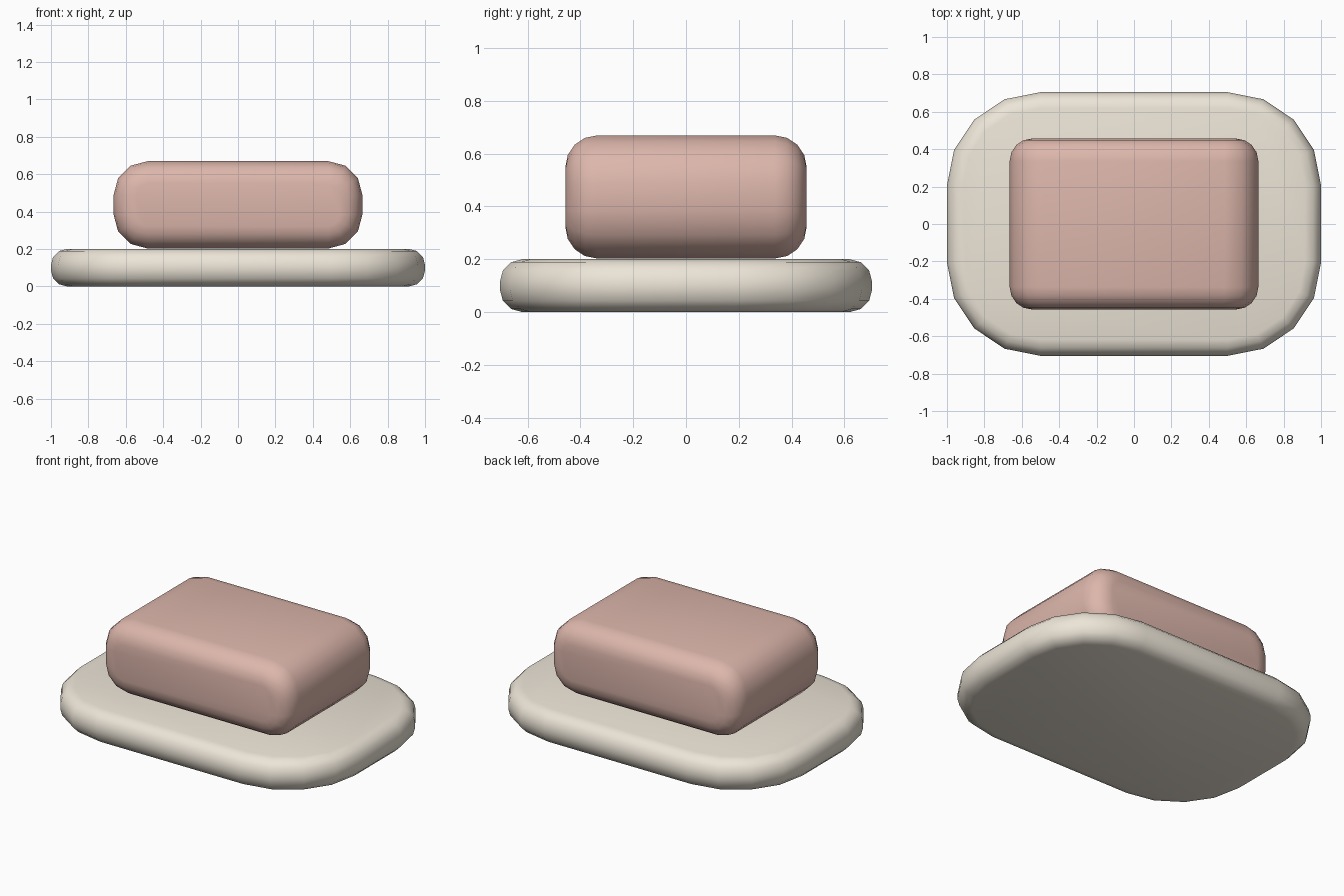
import bpy, bmesh
from math import sin, cos, pi
from mathutils import Matrix

if "Cube" in bpy.data.objects:
    bpy.data.objects.remove(bpy.data.objects["Cube"])


def outline(hw, hh, r, seg):
    """Rounded rectangle, counter-clockwise."""
    pts = []
    for q, (sx, sy) in enumerate([(1, 1), (-1, 1), (-1, -1), (1, -1)]):
        for i in range(seg + 1):
            a = (q + i / seg) * pi / 2
            pts.append((sx * (hw - r) + r * cos(a), sy * (hh - r) + r * sin(a)))
    return pts


def pillow_block(name, hw, hh, depth, r, seg, bev, bseg, color, matrix):
    """Rounded rectangle extruded along its local z, with rounded cap edges."""
    steps = [i / bseg * pi / 2 for i in range(bseg + 1)]
    half = [(bev * (1 - sin(a)), depth / 2 - bev * (1 - cos(a))) for a in steps]
    levels = [(inset, -z) for inset, z in half] + half[::-1]
    bm = bmesh.new()
    rings = [[bm.verts.new((x, y, z)) for x, y in
              outline(hw - inset, hh - inset, r - inset, seg)]
             for inset, z in levels]
    n = len(rings[0])
    for lo, hi in zip(rings, rings[1:]):
        for i in range(n):
            j = (i + 1) % n
            bm.faces.new((lo[i], lo[j], hi[j], hi[i]))
    bm.faces.new(rings[0][::-1])
    bm.faces.new(rings[-1])
    bm.transform(matrix)
    bmesh.ops.recalc_face_normals(bm, faces=bm.faces[:])
    for f in bm.faces:
        f.smooth = True
    mesh = bpy.data.meshes.new(name)
    bm.to_mesh(mesh)
    bm.free()
    mat = bpy.data.materials.new(name + "_color")
    mat.diffuse_color = (*color, 1)
    mat.use_nodes = True
    mat.node_tree.nodes["Principled BSDF"].inputs["Base Color"].default_value = mat.diffuse_color
    mesh.materials.append(mat)
    obj = bpy.data.objects.new(name, mesh)
    bpy.context.collection.objects.link(obj)
    return obj


# Dish: flat slab with large rounded corners
for_dish = Matrix.Translation((0, 0, 0.1))
pillow_block("dish", 1.0, 0.705, 0.2, 0.5, 4, 0.085, 3,
             (0.84, 0.78, 0.68), for_dish)

# Soap bar: rounded front profile running from front to back
for_soap = Matrix.Translation((0, 0, 0.436)) @ Matrix.Rotation(pi / 2, 4, 'X')
pillow_block("soap_bar", 0.665, 0.233, 0.914, 0.18, 3, 0.12, 4,
             (0.72, 0.47, 0.41), for_soap)
